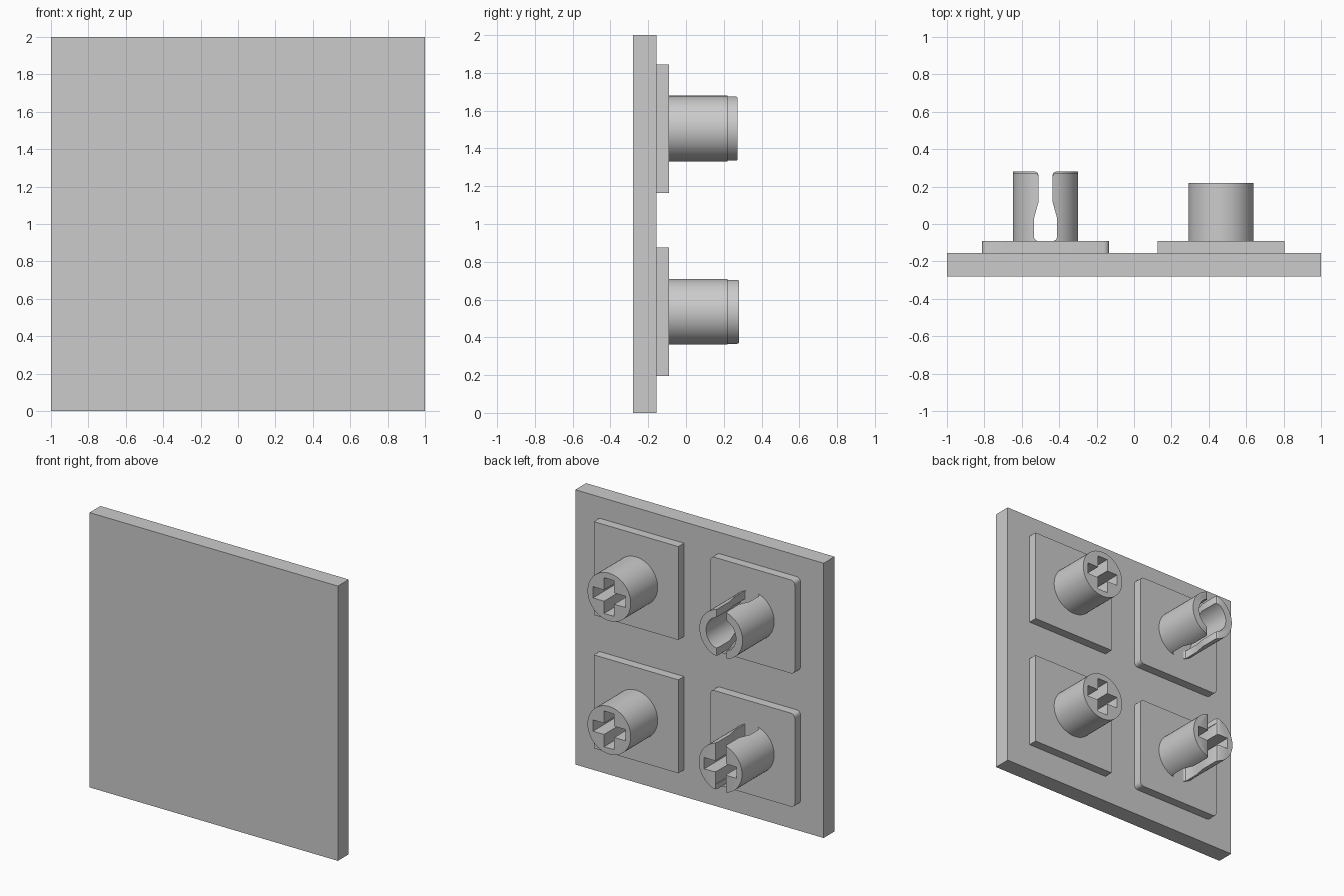
import bpy, bmesh, math
from mathutils import Vector

cube = bpy.data.objects.get("Cube")
if cube:
    bpy.data.objects.remove(cube, do_unlink=True)

grey = bpy.data.materials.new("light_grey")
grey.use_nodes = True
grey.diffuse_color = (0.6, 0.6, 0.6, 1)
grey.node_tree.nodes["Principled BSDF"].inputs["Base Color"].default_value = (0.6, 0.6, 0.6, 1)

PAD_Y, POST_Y = -0.155, -0.09      # back of the plate, back of the pads
R = 0.174


def prism(name, outline, offset):
    """Extrude a closed outline of 3D points by an offset."""
    bm = bmesh.new()
    face = bm.faces.new([bm.verts.new(p) for p in outline])
    top = bmesh.ops.extrude_face_region(bm, geom=[face])["geom"]
    bmesh.ops.translate(bm, vec=offset, verts=[v for v in top if isinstance(v, bmesh.types.BMVert)])
    bmesh.ops.recalc_face_normals(bm, faces=bm.faces)
    mesh = bpy.data.meshes.new(name)
    bm.to_mesh(mesh)
    bm.free()
    mesh.materials.append(grey)
    obj = bpy.data.objects.new(name, mesh)
    bpy.context.collection.objects.link(obj)
    return obj


def along_y(name, outline, cx, cz, y0, y1):
    return prism(name, [(cx + x, y0, cz + z) for x, z in outline], Vector((0, y1 - y0, 0)))


def circle(r, n=48):
    return [(r * math.cos(math.tau * i / n), r * math.sin(math.tau * i / n)) for i in range(n)]


def rounded_square(h, r, n=5):
    if r == 0:
        return [(h, h), (-h, h), (-h, -h), (h, -h)]
    pts = []
    for k, (sx, sz) in enumerate([(1, 1), (-1, 1), (-1, -1), (1, -1)]):
        for i in range(n + 1):
            a = math.pi / 2 * (k + i / n)
            pts.append((sx * (h - r) + r * math.cos(a), sz * (h - r) + r * math.sin(a)))
    return pts


def cross(a, w):
    quarter = [(a, w), (w, w), (w, a)]
    pts = []
    for k in range(4):
        for x, z in quarter:
            for _ in range(k):
                x, z = -z, x
            pts.append((x, z))
    return pts


def keyhole_slot(cx, cz, tip):
    """Vertical slot, wide at the root and narrow at the tip."""
    side = [(0.045, POST_Y - 0.02), (0.045, POST_Y), (0.057, -0.083), (0.062, -0.07), (0.062, 0.03),
            (0.037, 0.12), (0.037, tip - 0.02), (0.042, tip - 0.006), (0.055, tip), (0.055, tip + 0.05)]
    loop = side + [(-x, y) for x, y in reversed(side)]
    return prism("slot_cutter", [(cx + x, y, cz - 0.3) for x, y in loop], Vector((0, 0, 0.6)))


def cut(obj, cutter):
    cutter.hide_render = True
    mod = obj.modifiers.new("cut", "BOOLEAN")
    mod.operation, mod.solver, mod.object = "DIFFERENCE", "EXACT", cutter
    bpy.context.view_layer.objects.active = obj
    bpy.ops.object.modifier_apply(modifier=mod.name)
    bpy.data.objects.remove(cutter, do_unlink=True)


def smooth(obj):
    bpy.ops.object.select_all(action="DESELECT")
    obj.select_set(True)
    bpy.context.view_layer.objects.active = obj
    bpy.ops.object.shade_smooth_by_angle(angle=math.radians(30))


# Base plate
along_y("base_plate", rounded_square(1, 0), 0, 1, -0.28, PAD_Y)

# Four pads, each carrying a post: (name, x, z, tip, pad corner radius, socket, slotted)
socket_cross = cross(0.13, 0.041)
posts = [
    ("upper_left", 0.465, 1.505, 0.22, 0, socket_cross, False),
    ("lower_left", 0.465, 0.535, 0.22, 0, socket_cross, False),
    ("upper_right", -0.473, 1.505, 0.273, 0.03, circle(0.12), True),
    ("lower_right", -0.473, 0.535, 0.28, 0.03, socket_cross, True),
]
for name, x, z, tip, corner, socket, slotted in posts:
    pad = along_y(name + "_pad", rounded_square(0.34, corner), x, z, PAD_Y, POST_Y)
    smooth(pad)
    post = along_y(name + "_post", circle(R), x, z, POST_Y, tip)
    cut(post, along_y("socket_cutter", socket, x, z, POST_Y - 0.05, tip + 0.05))
    if slotted:
        cut(post, keyhole_slot(x, z, tip))
    smooth(post)
